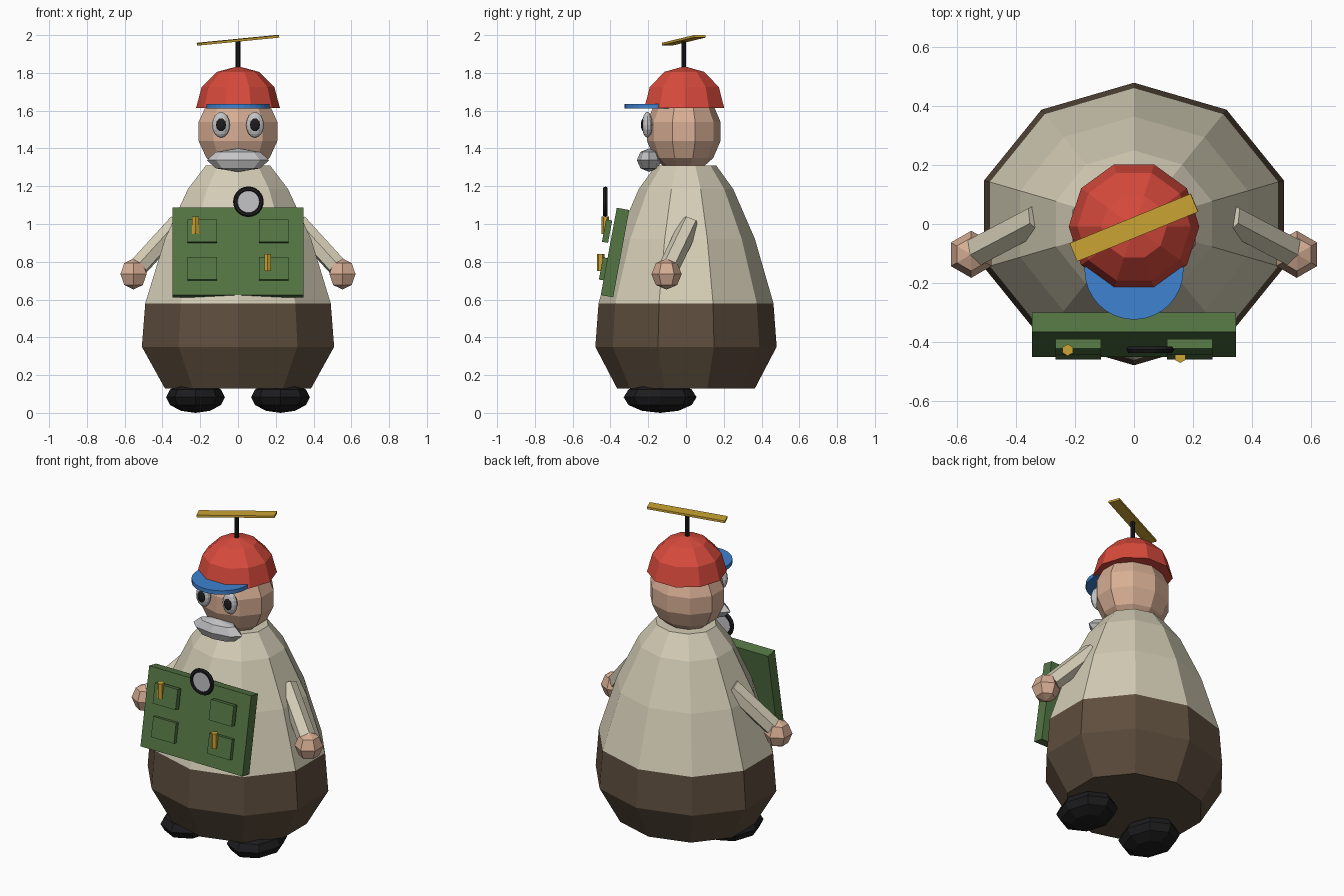
import bpy, bmesh, math
from mathutils import Vector, Matrix

if "Cube" in bpy.data.objects:
    bpy.data.objects.remove(bpy.data.objects["Cube"])


def lin(c):
    c /= 255
    return c / 12.92 if c <= 0.04045 else ((c + 0.055) / 1.055) ** 2.4


def mat(name, r, g, b):
    m = bpy.data.materials.new(name)
    m.diffuse_color = (lin(r), lin(g), lin(b), 1)
    m.use_nodes = True
    m.node_tree.nodes["Principled BSDF"].inputs["Base Color"].default_value = m.diffuse_color
    return m


CREAM = mat("cream shirt", 212, 205, 182)
BROWN = mat("brown trousers", 94, 78, 62)
SKIN = mat("skin", 215, 174, 148)
RED = mat("red cap", 216, 74, 60)
BLUE = mat("blue brim", 62, 130, 208)
GREEN = mat("green panel", 84, 118, 68)
BLACK = mat("black", 28, 28, 30)
BRASS = mat("brass", 204, 164, 52)
GREY = mat("light grey", 196, 196, 198)


def finish(name, bm, material, matrix=None):
    if matrix is not None:
        bm.transform(matrix)
    bmesh.ops.recalc_face_normals(bm, faces=bm.faces)
    me = bpy.data.meshes.new(name)
    bm.to_mesh(me)
    bm.free()
    me.materials.append(material)
    ob = bpy.data.objects.new(name, me)
    bpy.context.collection.objects.link(ob)
    return ob


def lathe(name, profile, sides, material, phase=0.0, scale=(1, 1), loc=(0, 0)):
    """Rings of (radius, z), capped at both ends."""
    bm = bmesh.new()
    rings = []
    for r, z in profile:
        n = 1 if r == 0 else sides
        rings.append([bm.verts.new((loc[0] + scale[0] * r * math.cos(phase + math.tau * i / sides),
                                    loc[1] + scale[1] * r * math.sin(phase + math.tau * i / sides), z))
                      for i in range(n)])
    for a, b in zip(rings, rings[1:]):
        for i in range(sides):
            j = (i + 1) % sides
            if len(b) == 1:
                bm.faces.new((a[i], a[j], b[0]))
            else:
                bm.faces.new((a[i], a[j], b[j], b[i]))
    for ring in (rings[0], rings[-1]):
        if len(ring) > 1:
            bm.faces.new(ring)
    return finish(name, bm, material)


def ball(name, loc, radii, segs, rings, material):
    bm = bmesh.new()
    bmesh.ops.create_uvsphere(bm, u_segments=segs, v_segments=rings, radius=1)
    return finish(name, bm, material, Matrix.Translation(loc) @ Matrix.Diagonal((*radii, 1)))


def box(name, loc, size, material, rot=None):
    bm = bmesh.new()
    bmesh.ops.create_cube(bm, size=1)
    m = Matrix.Translation(loc) @ (rot or Matrix()) @ Matrix.Diagonal((*size, 1))
    return finish(name, bm, material, m)


def rod(name, start, end, radius, sides, material, radius_end=None):
    a, b = Vector(start), Vector(end)
    bm = bmesh.new()
    bmesh.ops.create_cone(bm, cap_ends=True, segments=sides, radius1=radius,
                          radius2=radius_end or radius, depth=(b - a).length)
    q = (b - a).to_track_quat('Z', 'Y').to_matrix().to_4x4()
    return finish(name, bm, material, Matrix.Translation((a + b) / 2) @ q)


# Pear-shaped body: trousers and shirt
PH = math.radians(18)
lathe("trousers", [(0.365, 0.13), (0.48, 0.35), (0.463, 0.58)], 10, BROWN, PH, (1.115, 1))
lathe("shirt", [(0.463, 0.58), (0.365, 0.92), (0.25, 1.185), (0.16, 1.31)], 10, CREAM, PH, (1.115, 1))

# Head
HY = -0.012
ball("head", (0, HY, 1.49), (0.225, 0.2, 0.225), 10, 7, SKIN)
ball("moustache", (0, -0.195, 1.338), (0.165, 0.065, 0.062), 8, 4, GREY)

# Cap: hemisphere, brim, stem and propeller
dome = [(0.222 * math.cos(math.radians(t)), 1.615 + 0.22 * math.sin(math.radians(t))) for t in (0, 30, 60)]
lathe("cap", dome + [(0, 1.835)], 10, RED, loc=(0, HY + 0.003))
rod("cap_brim", (0, -0.157, 1.612), (0, -0.157, 1.636), 0.168, 32, BLUE)
rod("propeller_stem", (0, HY, 1.81), (0, HY, 1.97), 0.012, 8, BLACK)
spin = Matrix.Rotation(math.radians(22.3), 4, 'Z') @ Matrix.Rotation(math.radians(-5.2), 4, 'Y')
box("propeller", (0, HY, 1.973), (0.446, 0.067, 0.013), BRASS, spin)

# Paired parts
for s, side in ((-1, "left"), (1, "right")):
    ball(side + "_eye", (s * 0.09, -0.205, 1.525), (0.047, 0.028, 0.068), 12, 8, GREY)
    ball(side + "_pupil", (s * 0.09, -0.224, 1.525), (0.028, 0.015, 0.036), 12, 8, BLACK)
    rod(side + "_arm", (s * 0.32, 0.02, 1.0), (s * 0.525, -0.088, 0.775), 0.055, 6, CREAM)
    ball(side + "_hand", (s * 0.553, -0.103, 0.735), (0.08, 0.08, 0.082), 6, 4, SKIN)
    ball(side + "_shoe", (s * 0.225, -0.137, 0.083), (0.155, 0.193, 0.083), 8, 6, BLACK)

# Tilted control panel with raised pads
tilt = Matrix.Rotation(math.radians(-10.4), 4, 'X')
box("panel", (0, -0.376, 0.849), (0.692, 0.067, 0.47), GREEN, tilt)
for x in (-0.19, 0.19):
    for z, y in ((0.962, -0.418), (0.762, -0.434)):
        box("panel_pad", (x, y, z), (0.155, 0.033, 0.12), GREEN, tilt)

# Round gauge on the panel
rod("gauge_face", (0.055, -0.422, 1.118), (0.055, -0.432, 1.118), 0.066, 24, GREY)
bm = bmesh.new()
N, M = 24, 6
grid = []
for i in range(N):
    a = math.tau * i / N
    grid.append([bm.verts.new((0.055 + (0.068 + 0.013 * math.cos(b)) * math.cos(a),
                               -0.427 + 0.013 * math.sin(b),
                               1.118 + (0.068 + 0.013 * math.cos(b)) * math.sin(a)))
                 for b in (math.tau * k / M for k in range(M))])
for i in range(N):
    for k in range(M):
        bm.faces.new((grid[i][k], grid[(i + 1) % N][k], grid[(i + 1) % N][(k + 1) % M], grid[i][(k + 1) % M]))
finish("gauge_rim", bm, BLACK)

# Brass levers
for x, y, z in ((-0.225, -0.428, 0.993), (0.157, -0.452, 0.796)):
    rod("lever", (x, y, z - 0.046), (x, y, z + 0.046), 0.02, 6, BRASS)
